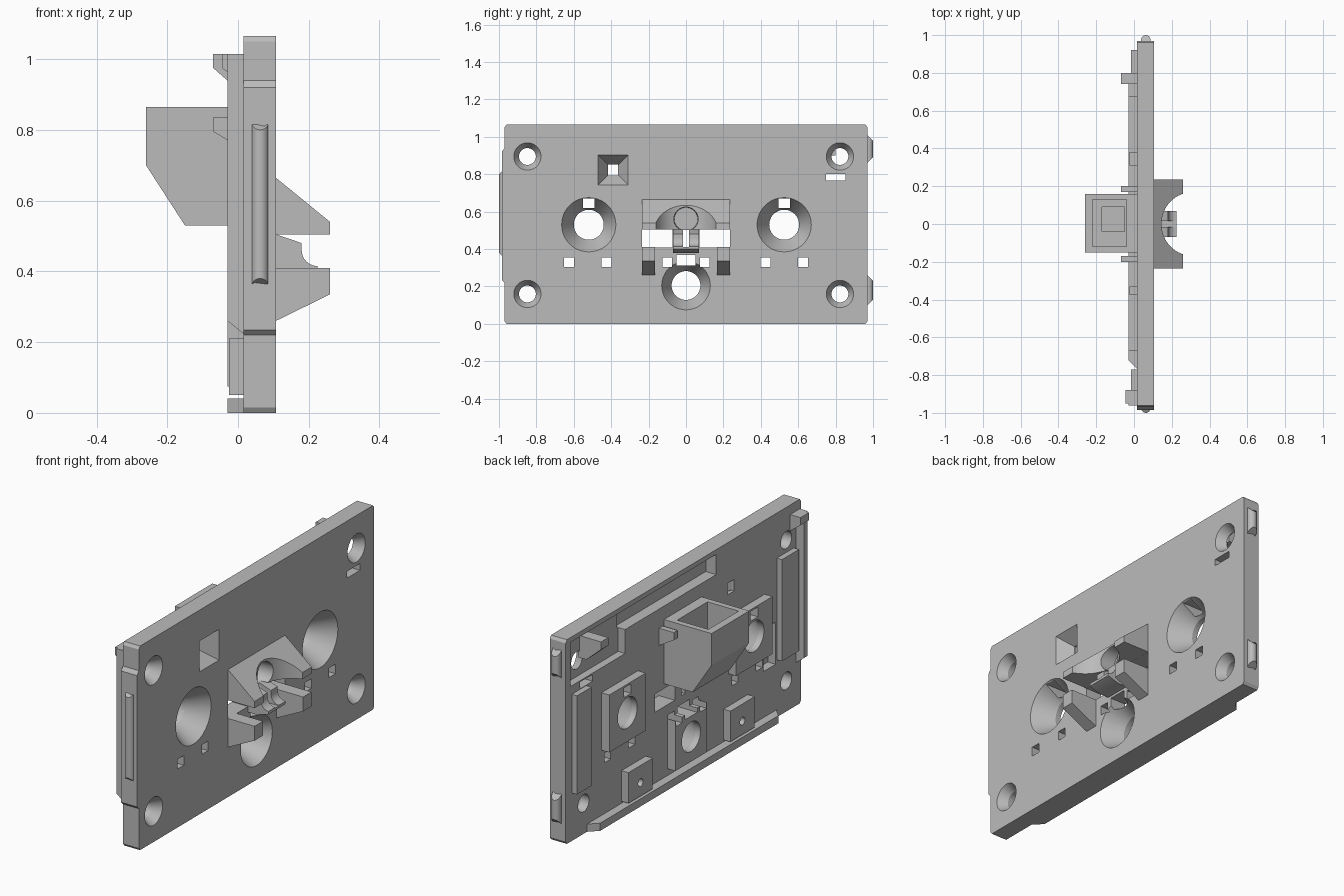
import bpy, bmesh, math
from mathutils import Matrix, Vector

if "Cube" in bpy.data.objects:
    bpy.data.objects.remove(bpy.data.objects["Cube"], do_unlink=True)

grey = bpy.data.materials.new("light_grey")
grey.use_nodes = True
grey.diffuse_color = (0.5, 0.5, 0.5, 1)
for node in grey.node_tree.nodes:
    if node.type == 'BSDF_PRINCIPLED':
        node.inputs["Base Color"].default_value = grey.diffuse_color

FRONT, BACK = 0.107, 0.015   # plate faces along x


def finish(name, bm):
    bmesh.ops.recalc_face_normals(bm, faces=bm.faces[:])
    mesh = bpy.data.meshes.new(name)
    bm.to_mesh(mesh)
    bm.free()
    mesh.materials.append(grey)
    obj = bpy.data.objects.new(name, mesh)
    bpy.context.scene.collection.objects.link(obj)
    return obj


def prism(name, points, lo, hi, axis):
    """Extrude an outline along x (points are y, z) or y (points are x, z)."""
    bm = bmesh.new()
    place = (lambda p: (lo, p[0], p[1])) if axis == 'x' else (lambda p: (p[0], lo, p[1]))
    face = bm.faces.new([bm.verts.new(place(p)) for p in points])
    grown = bmesh.ops.extrude_face_region(bm, geom=[face])["geom"]
    step = Vector((hi - lo, 0, 0) if axis == 'x' else (0, hi - lo, 0))
    bmesh.ops.translate(bm, verts=[g for g in grown if isinstance(g, bmesh.types.BMVert)], vec=step)
    return finish(name, bm)


def box(name, x0, x1, y0, y1, z0, z1):
    return prism(name, [(y0, z0), (y1, z0), (y1, z1), (y0, z1)], x0, x1, 'x')


def frustum(name, x0, x1, y, z, r0, r1, sides=48):
    """Cone section along x, with radius r0 at x0 and r1 at x1."""
    bm = bmesh.new()
    turn = Matrix.Rotation(math.pi / 2, 4, 'Y') @ Matrix.Rotation(math.pi / 4, 4, 'Z')
    bmesh.ops.create_cone(bm, cap_ends=True, segments=sides, radius1=r0, radius2=r1, depth=x1 - x0,
                          matrix=Matrix.Translation(((x0 + x1) / 2, y, z)) @ turn)
    return finish(name, bm)


def cut(obj, cutters):
    for c in cutters:
        c.hide_render = True
        mod = obj.modifiers.new("cut", 'BOOLEAN')
        mod.operation, mod.solver, mod.object = 'DIFFERENCE', 'EXACT', c
    deps = bpy.context.evaluated_depsgraph_get()
    mesh = bpy.data.meshes.new_from_object(obj.evaluated_get(deps))
    obj.modifiers.clear()
    obj.data = mesh


def hole(y, z, outer, inner, depth):
    """Countersunk round hole."""
    slope = (outer - inner) / (FRONT - depth)
    return [frustum("cutter", depth, FRONT + 0.01, y, z, inner, outer + slope * 0.01),
            frustum("cutter", -0.2, depth + 0.005, y, z, inner, inner)]


def through(y, z, w, h):
    return box("cutter", -0.1, 0.2, y - w / 2, y + w / 2, z - h / 2, z + h / 2)


# Through holes shared by the plate and the pads behind it
holes = []
for y in (-0.52, 0.525):
    holes += hole(y, 0.53, 0.145, 0.08, 0.0) + [through(y, 0.645, 0.06, 0.05)]
holes += hole(0, 0.205, 0.13, 0.077, 0.0)
for y in (-0.848, 0.823):
    for z in (0.16, 0.895):
        holes += hole(y, z, 0.073, 0.045, 0.06)
for y in (0.1, 0.425, 0.625):
    holes += [through(s * y, 0.33, 0.052, 0.05) for s in (-1, 1)]
holes += [through(0, 0.34, 0.1, 0.055), through(0.8, 0.785, 0.105, 0.035)]
holes += [through(s * 0.153, 0.457, 0.164, 0.095) for s in (-1, 1)]
slit = box("cutter", -0.1, 0.4, -0.015, 0.015, 0.412, 0.503)
funnel = [frustum("cutter", 0.03, FRONT + 0.01, -0.39, 0.823, 0.039, 0.123, 4),
          through(-0.39, 0.823, 0.055, 0.06)]
key_recess = frustum("cutter", 0.075, 0.4, 0, 0.56, 0.062, 0.075)

# Pockets in the back of the plate
pockets = [box("cutter", -0.1, 0.075, -0.27, 0.49, 0.935, 1.04),
           box("cutter", -0.1, 0.055, 0.48, 0.93, 0.81, 1.04),
           box("cutter", -0.1, 0.06, -0.76, -0.66, 0.28, 0.5)]

# Main plate with a stepped edge on one end
plate = prism("plate", [(-0.96, 0), (0.96, 0), (0.97, 0.015), (0.97, 1.05), (0.96, 1.065),
                        (-0.96, 1.065), (-0.97, 1.05), (-0.97, 0.94), (-0.985, 0.92),
                        (-0.985, 0.235), (-0.97, 0.22), (-0.97, 0.015)], BACK, FRONT, 'x')
cut(plate, holes + funnel + pockets + [slit, key_recess])
parts = [plate]

# Pads behind the large holes
for name, y, z, r in (("left_pad", 0.525, 0.53, 0.15), ("right_pad", -0.52, 0.53, 0.15),
                      ("lower_pad", 0, 0.205, 0.13)):
    pad = box(name, -0.03, 0.02, y - r, y + r, z - r, z + r)
    cut(pad, holes)
    parts.append(pad)

# Small pads with a blind hole
for side, y in (("left", 0.41), ("right", -0.43)):
    pad = box(side + "_peg_pad", -0.025, 0.02, y - 0.1, y + 0.1, 0.05, 0.21)
    dent = frustum("cutter", -0.1, 0.0, y, 0.12, 0.02, 0.02, 24)
    cut(pad, [dent])
    holes.append(dent)
    parts.append(pad)

# Back strips, end rib and bottom rail
box("left_strip", -0.015, 0.02, 0.8, 0.92, 0.25, 0.765)
box("right_strip", -0.015, 0.02, -0.91, -0.77, 0.3, 0.83)
prism("end_rib", [(0.02, 0.22), (0.02, 1.015), (-0.03, 1.015), (-0.03, 0.26)], -0.96, -0.93, 'y')
rail = box("bottom_rail", -0.03, 0.02, -0.77, 0.8, 0, 0.04)
for v in rail.data.vertices:
    if v.co.x < 0:
        v.co.y += 0.05 if v.co.y < 0 else -0.05

# Clips on the back
for name, y0, y1, z0, z1, base in (("top_clip", 0.74, 0.8, 0.9, 1.015, 0.06),
                                   ("end_clip", -0.95, -0.88, 0.93, 1.015, 0.02),
                                   ("left_small_clip", 0.17, 0.2, 0.745, 0.835, 0.02),
                                   ("right_small_clip", -0.2, -0.17, 0.745, 0.835, 0.02)):
    tip = -0.045 if name == "end_clip" else -0.07
    prism(name, [(base, z0), (base, z1), (tip, z1), (tip, z1 - 0.04), (BACK, z0)], y0, y1, 'y')

# Hollow housing on the back
housing = prism("back_housing", [(0.02, 0.53), (0.02, 0.865), (-0.26, 0.865), (-0.26, 0.70),
                                 (-0.15, 0.53)], -0.15, 0.16, 'y')
hollow = [box("cutter", -0.22, -0.04, -0.12, 0.13, 0.65, 1),
          box("cutter", -0.17, -0.05, -0.04, 0.09, 0.58, 0.7)]
cut(housing, hollow)

# Upper jaw on the front, with a round bite
jaw = prism("upper_jaw", [(0.1, 0.505), (0.26, 0.505), (0.26, 0.54), (FRONT, 0.665), (0.1, 0.665)],
            -0.235, 0.235, 'y')
bm = bmesh.new()
bmesh.ops.create_cone(bm, cap_ends=True, segments=64, radius1=0.17, radius2=0.17, depth=1,
                      matrix=Matrix.Translation((0.315, 0, 0.6)))
bite = finish("cutter", bm)
cut(jaw, [bite, key_recess])
parts.append(jaw)

# Lower prongs
for side, s in (("left", 1), ("right", -1)):
    prism(side + "_lower_prong", [(0.1, 0.26), (FRONT, 0.26), (0.26, 0.335), (0.26, 0.41), (0.1, 0.41)],
          s * 0.165, s * 0.235, 'y')

# Split central tongue with a curved nose
arc = [(0.225 - 0.045 * math.cos(a), 0.46 - 0.045 * math.sin(a))
       for a in (math.pi / 2 * i / 8 for i in range(9))]
tongue = prism("central_tongue", [(0.1, 0.505), (FRONT, 0.505), (0.18, 0.48)] + arc
               + [(0.225, 0.40), (0.16, 0.38), (0.1, 0.38)], -0.07, 0.07, 'y')
cut(tongue, [slit])
parts.append(tongue)

# Rounded snap ridges on both ends
for name, s, z0, z1 in (("long_ridge", -1, 0.35, 0.83), ("upper_ridge", 1, 0.86, 1.01),
                        ("lower_ridge", 1, 0.1, 0.26)):
    bm = bmesh.new()
    mid = (z0 + z1) / 2
    bmesh.ops.create_cone(bm, cap_ends=True, segments=24, radius1=0.025, radius2=0.025, depth=z1 - z0,
                          matrix=Matrix.Translation((0.0625, s * 0.975, mid)))
    for v in bm.verts:
        v.co.z -= math.copysign(max(0, abs(v.co.y) - 0.97), v.co.z - mid)
    parts.append(finish(name, bm))

for c in set(holes + funnel + pockets + hollow + [slit, key_recess, bite]):
    bpy.data.objects.remove(c, do_unlink=True)

# Smooth the curved walls, keep edges sharp
bpy.ops.object.select_all(action='DESELECT')
for p in parts:
    p.select_set(True)
bpy.context.view_layer.objects.active = plate
bpy.ops.object.shade_smooth_by_angle(angle=math.radians(25))
